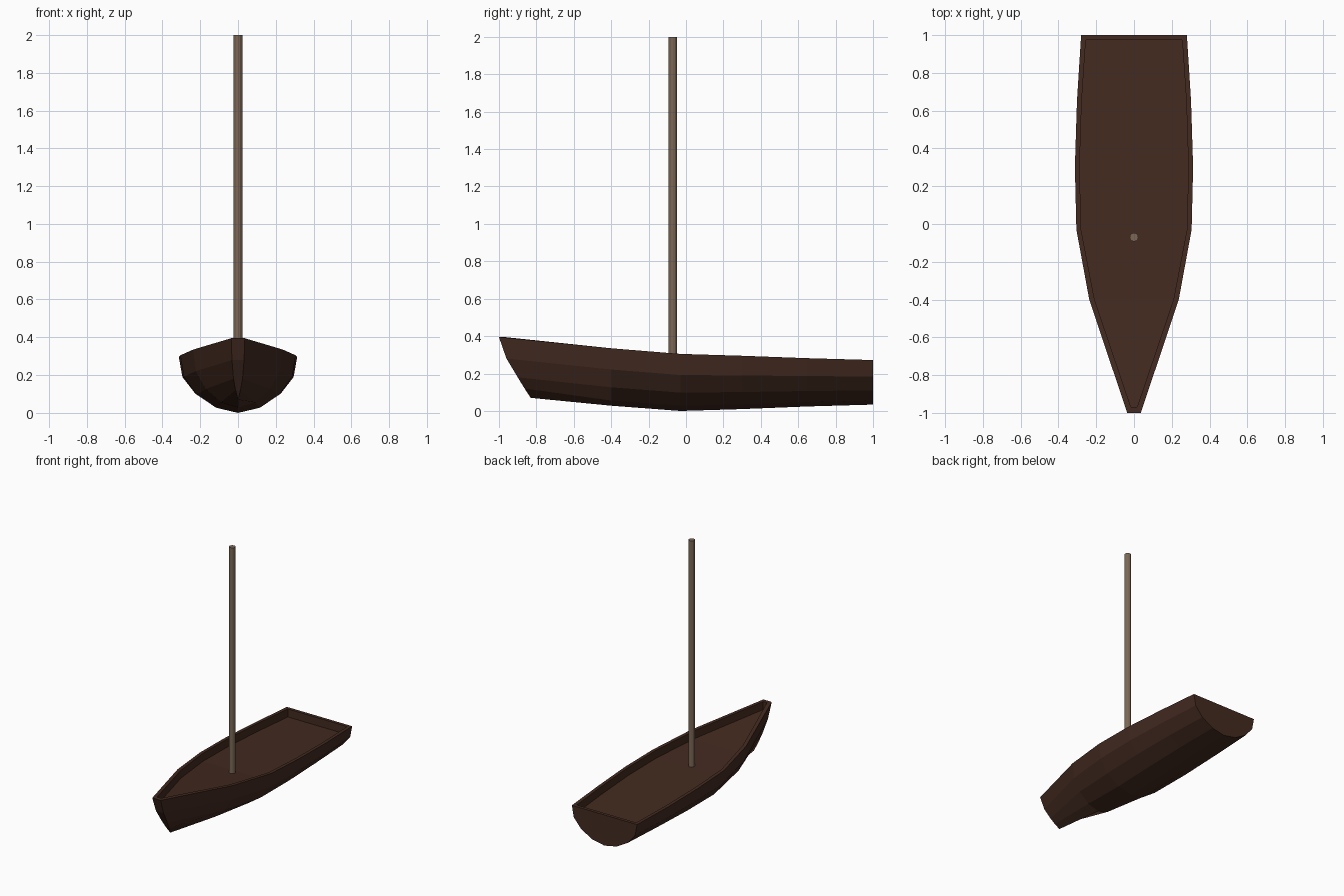
import bpy, bmesh

if "Cube" in bpy.data.objects:
    bpy.data.objects.remove(bpy.data.objects["Cube"])


def material(name, rgb):
    m = bpy.data.materials.new(name)
    m.diffuse_color = (*rgb, 1)
    m.use_nodes = True
    m.node_tree.nodes["Principled BSDF"].inputs["Base Color"].default_value = m.diffuse_color
    return m


hull_wood = material("dark_wood", (0.055, 0.023, 0.014))
mast_wood = material("pale_wood", (0.20, 0.135, 0.09))

# Hull stations from stern to bow: y, half width, rim height, keel height
stations = [
    (1.00, 0.28, 0.272, 0.034),
    (0.65, 0.302, 0.282, 0.024),
    (0.30, 0.313, 0.295, 0.010),
    (-0.03, 0.305, 0.305, 0.0),
    (-0.40, 0.237, 0.335, 0.028),
]
# Half cross-section as fractions of width and depth, rim to keel
section = [(1, 1), (0.94, 0.63), (0.72, 0.32), (0.38, 0.09), (0, 0)]
rows = [[(w * fx, y, k + (z - k) * fz) for fx, fz in section]
        for y, w, z, k in stations]
# Raked stem at the bow
rows.append([(0.036, -1.0, 0.395), (0.032, -0.96, 0.28), (0.024, -0.90, 0.18),
             (0.013, -0.863, 0.12), (0, -0.83, 0.07)])

bm = bmesh.new()
rings = []
for half in rows:
    full = half + [(-x, y, z) for x, y, z in reversed(half[:-1])]
    rings.append([bm.verts.new(p) for p in full])

# Planked sides, transom and stem
for a, b in zip(rings, rings[1:]):
    for i in range(len(a) - 1):
        bm.faces.new((a[i], a[i + 1], b[i + 1], b[i]))
bm.faces.new(rings[0])
stem = rings[-1]
for i in range(4):
    bm.faces.new([v for v in dict.fromkeys(
        (stem[i], stem[i + 1], stem[7 - i], stem[8 - i]))])


# Rim, inner wall and recessed deck
def inner_edge(drop):
    pairs = []
    for i, (row, inset) in enumerate(zip(rows, (.025, .025, .025, .025, .028, .02))):
        x, y, z = row[0]
        y += -0.025 if i == 0 else 0.03 if i == 5 else 0
        pairs.append((bm.verts.new((x - inset, y, z - drop)),
                      bm.verts.new((inset - x, y, z - drop))))
    return pairs


def loop(pairs):
    return [p[0] for p in pairs] + [p[1] for p in reversed(pairs)]


outer = [(r[0], r[-1]) for r in rings]
lip, deck = inner_edge(0), inner_edge(0.062)
for upper, lower in ((outer, lip), (lip, deck)):
    u, l = loop(upper), loop(lower)
    for i in range(len(u)):
        j = (i + 1) % len(u)
        bm.faces.new((u[i], u[j], l[j], l[i]))
for a, b in zip(deck, deck[1:]):
    bm.faces.new((a[0], a[1], b[1], b[0]))

bmesh.ops.recalc_face_normals(bm, faces=bm.faces)
mesh = bpy.data.meshes.new("hull")
bm.to_mesh(mesh)
bm.free()
hull = bpy.data.objects.new("hull", mesh)
bpy.context.collection.objects.link(hull)
mesh.materials.append(hull_wood)

# Mast standing on the deck
bpy.ops.mesh.primitive_cylinder_add(vertices=12, radius=0.023, depth=1.77,
                                    location=(0, -0.07, 1.115))
mast = bpy.context.object
mast.name = "mast"
mast.data.materials.append(mast_wood)
